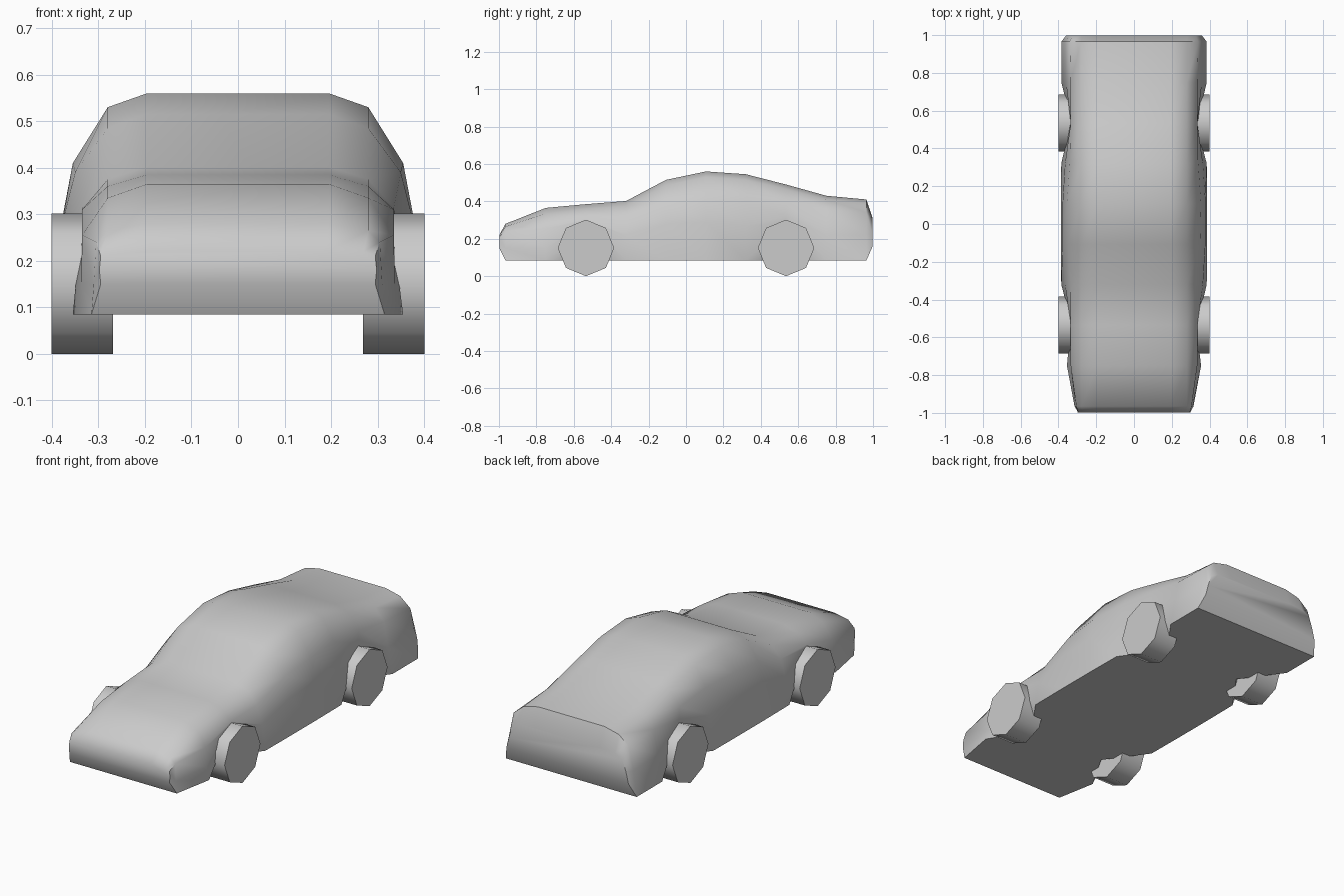
import bpy, bmesh, math

if "Cube" in bpy.data.objects:
    bpy.data.objects.remove(bpy.data.objects["Cube"])

FLOOR = 0.085


def finish(bm, name, angle):
    bmesh.ops.remove_doubles(bm, verts=bm.verts, dist=0.0005)
    bmesh.ops.recalc_face_normals(bm, faces=bm.faces)
    mesh = bpy.data.meshes.new(name)
    bm.to_mesh(mesh)
    bm.free()
    obj = bpy.data.objects.new(name, mesh)
    bpy.context.collection.objects.link(obj)
    bpy.ops.object.select_all(action='DESELECT')
    obj.select_set(True)
    bpy.context.view_layer.objects.active = obj
    bpy.ops.object.shade_smooth_by_angle(angle=math.radians(angle))
    return obj


# Half sections: y, roof z, shoulder z, belt (x, z), waist (x, z), sill (x, z), inner floor x
stations = [
    (-0.965, 0.28, 0.265, (0.305, 0.24), (0.310, 0.15), (0.315, FLOOR), 0.315),
    (-0.75, 0.365, 0.335, (0.335, 0.255), (0.337, 0.15), (0.355, FLOOR), 0.355),
    (-0.535, 0.385, 0.36, (0.335, 0.31), (0.335, 0.295), (0.33, 0.28), 0.23),
    (-0.32, 0.402, 0.375, (0.335, 0.315), (0.365, 0.22), (0.385, FLOOR), 0.385),
    (-0.107, 0.515, 0.485, (0.35, 0.39), (0.378, 0.28), (0.387, FLOOR), 0.387),
    (0.107, 0.56, 0.53, (0.355, 0.41), (0.378, 0.29), (0.387, FLOOR), 0.387),
    (0.32, 0.545, 0.515, (0.34, 0.41), (0.365, 0.27), (0.385, FLOOR), 0.385),
    (0.535, 0.49, 0.465, (0.335, 0.385), (0.335, 0.32), (0.33, 0.28), 0.23),
    (0.75, 0.43, 0.41, (0.335, 0.35), (0.36, 0.22), (0.385, FLOOR), 0.385),
    (0.965, 0.41, 0.39, (0.34, 0.34), (0.365, 0.22), (0.385, FLOOR), 0.385),
]
sections = []
for y, roof, shoulder, belt, waist, sill, inner in stations:
    sections.append((y, [(0.195, roof), (0.28, shoulder), belt, waist, sill, (inner, FLOOR)]))
# Rounded nose and tail faces
sections.insert(0, (-0.998, [(0.19, 0.22), (0.27, 0.22), (0.295, 0.21), (0.298, 0.18),
                             (0.295, 0.15), (0.295, 0.15)]))
sections.append((0.998, [(0.19, 0.31), (0.28, 0.305), (0.325, 0.28), (0.345, 0.22),
                         (0.36, 0.16), (0.36, 0.16)]))

# Body shell lofted through the sections
bm = bmesh.new()
rings = []
for y, half in sections:
    loop = half + [(-x, z) for x, z in reversed(half)]
    rings.append([bm.verts.new((x, y, z)) for x, z in loop])
for a, b in zip(rings, rings[1:]):
    n = len(a)
    for i in range(n):
        j = (i + 1) % n
        bm.faces.new((a[i], a[j], b[j], b[i]))
bm.faces.new(rings[0])
bm.faces.new(rings[-1])
finish(bm, "body", 48)

# Eight-sided wheels
for end, y in (("front", -0.535), ("rear", 0.535)):
    for side, sx in (("left", -1), ("right", 1)):
        bpy.ops.mesh.primitive_cylinder_add(vertices=8, radius=0.151, depth=0.132,
                                            location=(sx * 0.335, y, 0.151),
                                            rotation=(0, math.pi / 2, 0))
        wheel = bpy.context.object
        wheel.name = f"{end}_{side}_wheel"
        bpy.ops.object.shade_smooth_by_angle(angle=math.radians(48))
